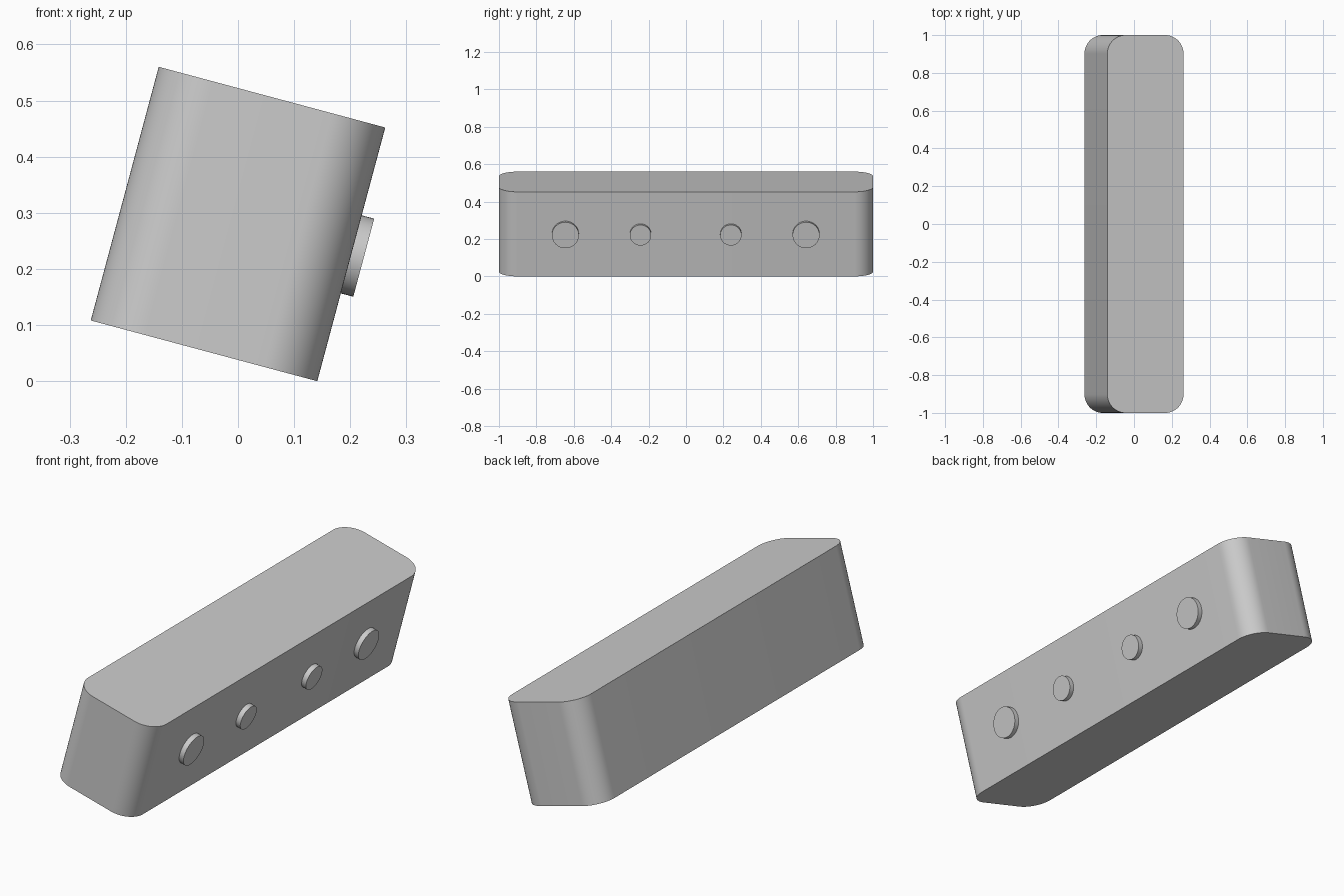
import bpy, bmesh, math
from mathutils import Matrix

cube = bpy.data.objects.get("Cube")
if cube:
    bpy.data.objects.remove(cube, do_unlink=True)

WIDTH, LENGTH, HEIGHT, RADIUS = 0.418, 2.0, 0.468, 0.1
TILT = Matrix.Translation((0, 0, 0.28)) @ Matrix.Rotation(math.radians(15), 4, 'Y')

grey = bpy.data.materials.new("plain grey")
grey.use_nodes = True
colour = (0.6, 0.6, 0.6, 1)
grey.diffuse_color = colour
grey.node_tree.nodes["Principled BSDF"].inputs["Base Color"].default_value = colour


def finish(name, bm):
    """Turn a bmesh into a tilted, smooth-shaded object."""
    mesh = bpy.data.meshes.new(name)
    bm.to_mesh(mesh)
    bm.free()
    mesh.materials.append(grey)
    obj = bpy.data.objects.new(name, mesh)
    obj.matrix_world = TILT
    bpy.context.collection.objects.link(obj)
    bpy.ops.object.select_all(action='DESELECT')
    obj.select_set(True)
    bpy.context.view_layer.objects.active = obj
    bpy.ops.object.shade_smooth_by_angle(angle=math.radians(35))


# Body: box with its four upright edges rounded
bm = bmesh.new()
bmesh.ops.create_cube(bm, size=1)
bmesh.ops.scale(bm, vec=(WIDTH, LENGTH, HEIGHT), verts=bm.verts)
upright = [e for e in bm.edges if abs(e.verts[0].co.z - e.verts[1].co.z) > 0.1]
bmesh.ops.bevel(bm, geom=upright, offset=RADIUS, segments=16, profile=0.5, affect='EDGES')
finish("body", bm)

# Round buttons along the +x face, sunk slightly into the body
OUT, SINK = 0.023, 0.01
buttons = {
    "front_large_button": (-0.645, 0.072),
    "front_small_button": (-0.243, 0.057),
    "back_small_button": (0.24, 0.057),
    "back_large_button": (0.642, 0.072),
}
for name, (y, radius) in buttons.items():
    bm = bmesh.new()
    place = Matrix.Translation((WIDTH / 2 + (OUT - SINK) / 2, y, 0)) @ Matrix.Rotation(math.pi / 2, 4, 'Y')
    bmesh.ops.create_cone(bm, cap_ends=True, segments=48, radius1=radius, radius2=radius,
                          depth=OUT + SINK, matrix=place)
    finish(name, bm)
